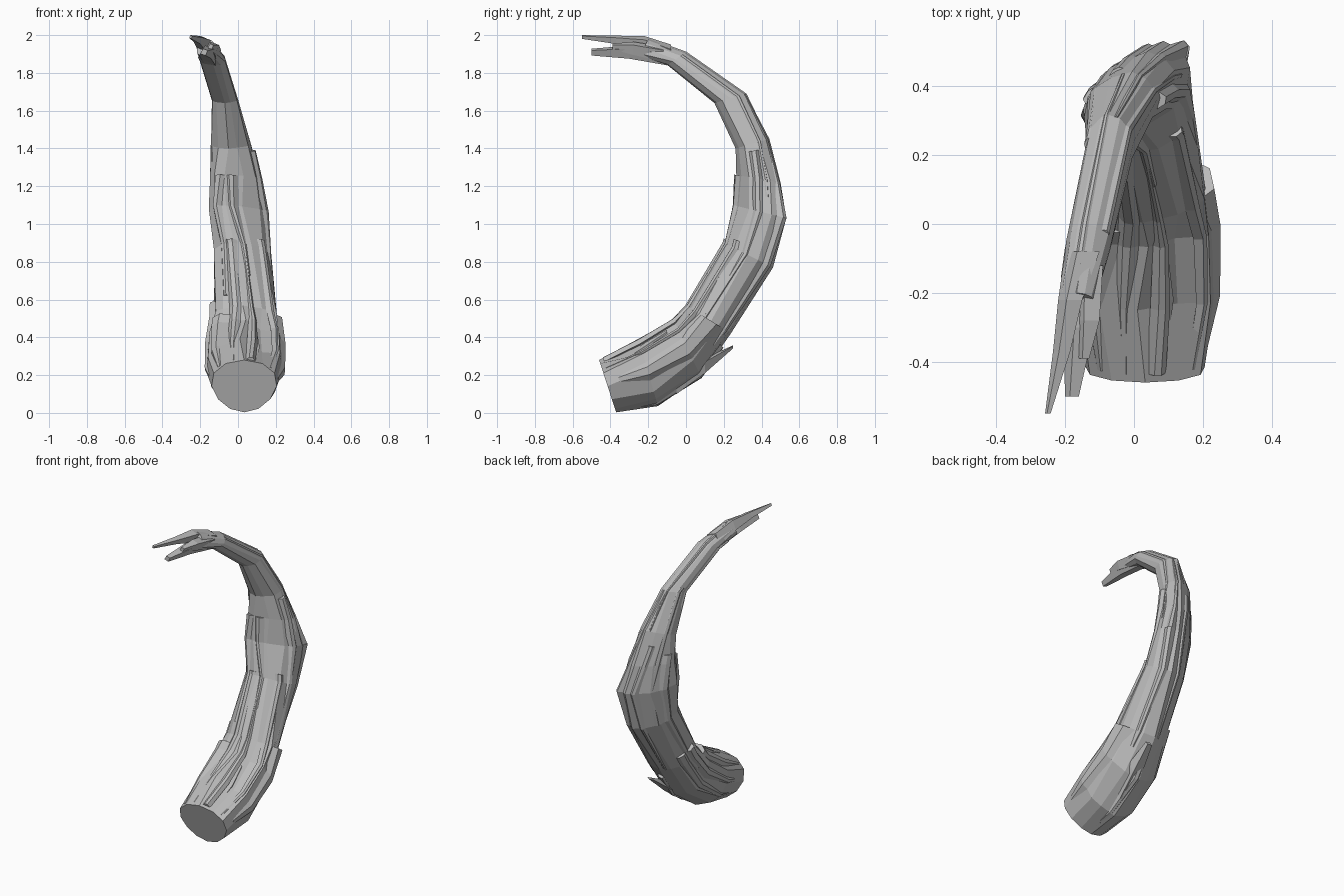
import bpy, bmesh, math, random
from mathutils import Vector

random.seed(4)
if "Cube" in bpy.data.objects:
    bpy.data.objects.remove(bpy.data.objects["Cube"], do_unlink=True)

gray = bpy.data.materials.new("plain gray")
gray.use_nodes = True
gray.diffuse_color = (0.5, 0.5, 0.5, 1)
gray.node_tree.nodes["Principled BSDF"].inputs["Base Color"].default_value = (0.5, 0.5, 0.5, 1)

# Stations along the curve: inner y, z, outer y, z, x min, x max, outward skew in x
STATIONS = [
    (-.46, .28, -.37, .003, -.14, .205, .0),
    (-.25, .39, -.15, .04, -.175, .245, .0),
    (-.07, .5, .08, .19, -.165, .235, .0),
    (.0, .57, .24, .42, -.135, .21, .01),
    (.2, .9, .46, .77, -.115, .175, .04),
    (.25, 1.1, .535, 1.03, -.12, .155, .08),
    (.265, 1.26, .5, 1.22, -.13, .115, .05),
    (.265, 1.4, .44, 1.45, -.14, .07, .02),
    (.15, 1.64, .32, 1.69, -.14, .0, .0),
    (-.1, 1.84, .0, 1.91, -.2, -.065, .0),
    (-.25, 1.88, -.2, 1.98, -.22, -.11, .0),
]


def surface(t, deg, k=1.0):
    """Point at station t; angle 0 is the inner side, 90 is +x."""
    i = min(int(t), len(STATIONS) - 2)
    f = t - i
    iy, iz, oy, oz, x0, x1, skew = (a + (b - a) * f for a, b in zip(STATIONS[i], STATIONS[i + 1]))
    c, s = math.cos(math.radians(deg)), math.sin(math.radians(deg))
    mid = Vector(((x0 + x1) / 2, (iy + oy) / 2, (iz + oz) / 2))
    half = Vector((0, (iy - oy) / 2, (iz - oz) / 2))
    return mid + k * (half * c + Vector(((x1 - x0) / 2 * s * (1 + .15 * c) - skew * c, 0, 0)))


def loft(name, rings):
    """Flat shaded skin through rings of points, closed at both ends."""
    bm = bmesh.new()
    loops = [[bm.verts.new(p) for p in ring] for ring in rings]
    for a, b in zip(loops, loops[1:]):
        for j in range(len(a)):
            n = (j + 1) % len(a)
            bm.faces.new((a[j], a[n], b[n], b[j]))
    bm.faces.new(loops[0][::-1])
    bm.faces.new(loops[-1])
    bmesh.ops.recalc_face_normals(bm, faces=bm.faces)
    mesh = bpy.data.meshes.new(name)
    bm.to_mesh(mesh)
    bm.free()
    mesh.materials.append(gray)
    ob = bpy.data.objects.new(name, mesh)
    bpy.context.collection.objects.link(ob)


def strand(name, deg, t0, t1, width, lift, drift=0):
    """Ridge lying on the trunk that rises to a blunt, stepped end at t1."""
    inner = [i for i in range(len(STATIONS)) if min(t0, t1) < i < max(t0, t1)]
    stops = [t0] + (inner if t1 > t0 else inner[::-1]) + [t1]
    rings = []
    for t in stops:
        f = (t - t0) / (t1 - t0)
        d, w = deg + drift * f, width * (.35 + .65 * f)
        up = .97 + (lift + .03) * f
        rings.append([surface(t, d - w, .91), surface(t, d - w * .3, up),
                      surface(t, d + w * .3, up + .01), surface(t, d + w, .91), surface(t, d, .84)])
    loft(name, rings)


# Ribbed trunk with fibres that wander slightly and a hollow above the cut end
SIDES = 12
trunk = []
for t in range(len(STATIONS)):
    ring = []
    for j in range(SIDES):
        rib = (1.0 if j % 2 == 0 else .96) + random.uniform(-.04, .03)
        if t == 0:
            rib = 1.0
        elif t < 3 and j == 1:
            rib = .72
        ring.append(surface(t, j * 360 / SIDES + random.uniform(-7, 7) * (t > 0), rib))
    trunk.append(ring)
loft("trunk", trunk)

# Long raised fibres: angle, start, end, width, lift, drift
FIBRES = [
    (-18, .1, 4.1, 15, .04, 8), (14, 4.2, .1, 9, .03, -4), (48, .1, 4.2, 12, .05, 6),
    (-45, .1, 2.5, 24, .1, 4), (-85, .6, 3.2, 22, .07, 4), (-95, 2.5, 6.3, 20, .07, 5),
    (-30, 3.2, 6.0, 20, .1, 12), (15, 3.5, 6.0, 14, .05, -6), (80, 3, 6.8, 20, .12, 10),
    (140, 2.6, 5.0, 22, .06, 10), (160, 8, 5.0, 20, .05, -8), (200, 3, 6.6, 16, .04, 14),
    (110, 5.5, 9.0, 18, .06, 10), (240, 4, 8.1, 18, .06, 8), (170, .3, 2.7, 15, .05, 6),
    (-120, .4, 3.2, 18, .05, 10), (190, 7, 9.6, 18, .08, 0), (-60, 6.5, 9.5, 18, .07, 0),
]
for n, f in enumerate(FIBRES):
    strand(f"raised_fibre_{n + 1}", *f)

# Broad slab of bark peeling off the left side of the base
strand("side_slab", 85, .3, 3.0, 42, .13, 10)


def splinter(name, path):
    """Faceted spike through (x, y, z, half width, half height) stops."""
    loft(name, [[Vector((x + sx * w, y, z + sz * h)) for sx, sz in
                 ((-1, -.5), (-.3, 1), (1, .5), (.4, -1))] for x, y, z, w, h in path])


# Split tip
splinter("upper_prong", [(-.15, -.08, 1.9, .05, .05), (-.185, -.22, 1.955, .035, .04),
                         (-.21, -.37, 1.975, .025, .022), (-.25, -.55, 1.99, .008, .01)])
splinter("lower_prong", [(-.14, -.1, 1.88, .05, .04), (-.16, -.3, 1.91, .045, .035),
                         (-.18, -.5, 1.91, .02, .018)])
splinter("short_prong", [(-.13, -.12, 1.9, .04, .04), (-.135, -.28, 1.93, .035, .035),
                         (-.145, -.39, 1.94, .015, .015)])

# Loose splinters near the base
splinter("back_splinter", [(.05, -.05, .15, .05, .05), (.07, .1, .25, .05, .04), (.09, .25, .35, .025, .008)])
splinter("hollow_splinter", [(.06, -.4, .22, .03, .03), (.09, -.22, .33, .025, .04), (.09, -.1, .42, .01, .02)])
